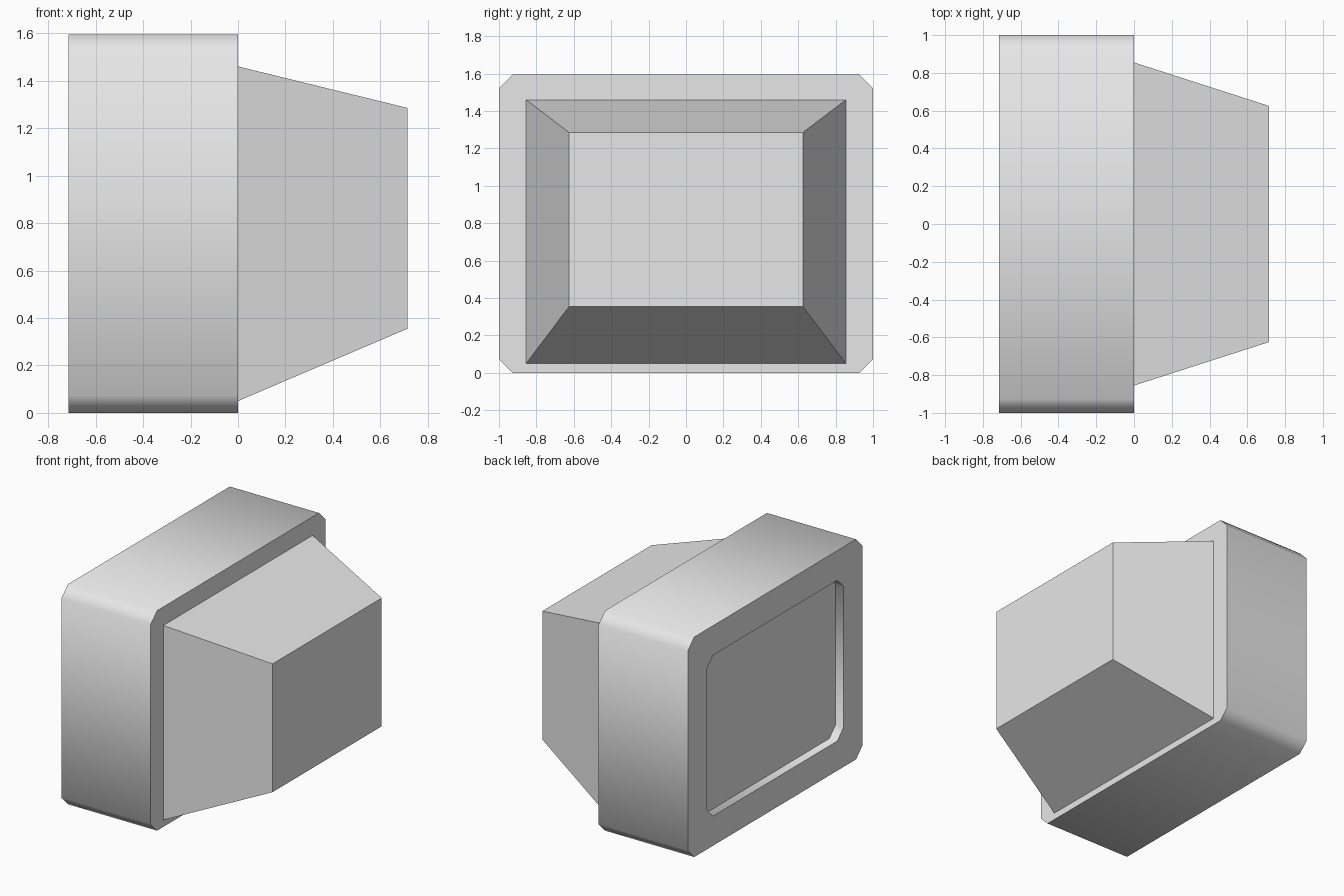
import bpy
import bmesh
from math import radians

cube = bpy.data.objects.get("Cube")
if cube:
    bpy.data.objects.remove(cube, do_unlink=True)

grey = bpy.data.materials.new("light_grey_plastic")
grey.use_nodes = True
colour = (0.8, 0.8, 0.8, 1.0)
grey.diffuse_color = colour
grey.node_tree.nodes["Principled BSDF"].inputs["Base Color"].default_value = colour


def outline(x, half_width, bottom, top, cut=0.0):
    """Rectangle across the x axis, with cut corners if asked for."""
    points = []
    for side, z, turn in ((1, bottom, 0), (1, top, 1), (-1, top, 0), (-1, bottom, 1)):
        inward = cut if z == bottom else -cut
        along = (x, side * (half_width - cut), z)
        upright = (x, side * half_width, z + inward)
        if cut == 0:
            points.append((x, side * half_width, z))
        else:
            points += [upright, along] if turn else [along, upright]
    return points


def loft(name, outlines):
    """Join successive outlines and close both ends."""
    bm = bmesh.new()
    rings = [[bm.verts.new(p) for p in ring] for ring in outlines]
    for a, b in zip(rings, rings[1:]):
        for i in range(len(a)):
            j = (i + 1) % len(a)
            bm.faces.new((a[i], a[j], b[j], b[i]))
    bm.faces.new(rings[0])
    bm.faces.new(rings[-1])
    bmesh.ops.recalc_face_normals(bm, faces=bm.faces)
    mesh = bpy.data.meshes.new(name)
    bm.to_mesh(mesh)
    bm.free()
    mesh.materials.append(grey)
    obj = bpy.data.objects.new(name, mesh)
    bpy.context.collection.objects.link(obj)
    bpy.ops.object.select_all(action="DESELECT")
    obj.select_set(True)
    bpy.context.view_layer.objects.active = obj
    bpy.ops.object.shade_smooth_by_angle(angle=radians(50))
    return obj


front, height, chamfer, rim, depth = -0.715, 1.595, 0.073, 0.215, 0.065

# Casing with a raised rim around the sunken screen
loft("screen_casing", [
    outline(0, 1, 0, height, chamfer),
    outline(front, 1, 0, height, chamfer),
    outline(front, 1 - rim, rim, height - rim, chamfer),
    outline(front + depth, 1 - rim, rim, height - rim, chamfer),
])

# Tapered housing behind the casing
loft("rear_housing", [
    outline(0, 0.855, 0.05, 1.46),
    outline(0.715, 0.625, 0.355, 1.285),
])
